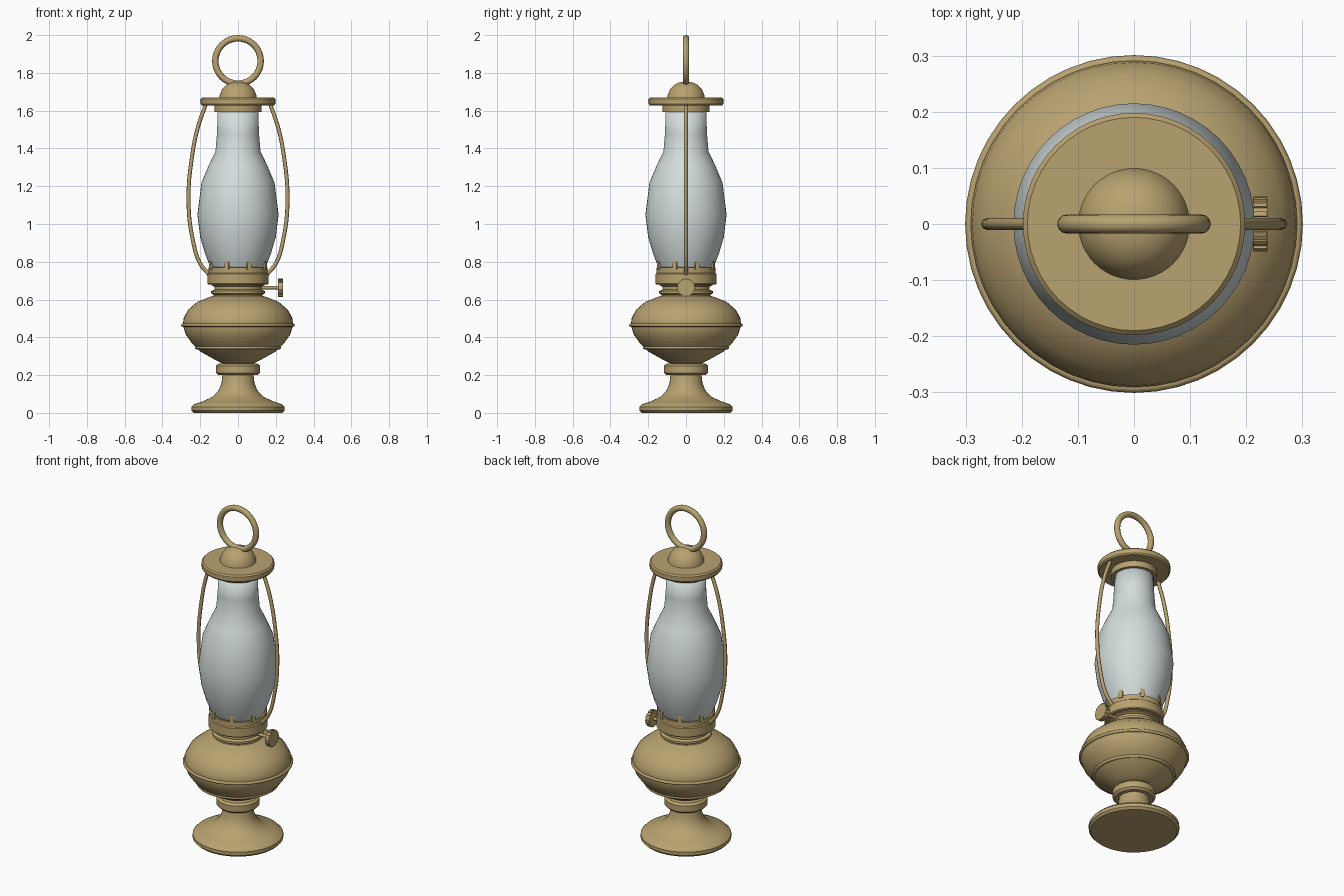
import bpy, bmesh, math
from mathutils import Matrix, Vector

if "Cube" in bpy.data.objects:
    bpy.data.objects.remove(bpy.data.objects["Cube"])


def material(name, rgb):
    m = bpy.data.materials.new(name)
    m.diffuse_color = (*rgb, 1)
    m.use_nodes = True
    m.node_tree.nodes["Principled BSDF"].inputs["Base Color"].default_value = m.diffuse_color
    return m


BRASS = material("brass", (0.48, 0.36, 0.16))
GLASS = material("frosted_glass", (0.66, 0.73, 0.72))


def finish(name, bm, mat, angle=35):
    bmesh.ops.recalc_face_normals(bm, faces=bm.faces)
    me = bpy.data.meshes.new(name)
    bm.to_mesh(me)
    bm.free()
    me.materials.append(mat)
    ob = bpy.data.objects.new(name, me)
    bpy.context.collection.objects.link(ob)
    bpy.ops.object.select_all(action='DESELECT')
    ob.select_set(True)
    bpy.context.view_layer.objects.active = ob
    bpy.ops.object.shade_smooth_by_angle(angle=math.radians(angle))
    return ob


def lathe(name, profile, mat=BRASS, segs=48, angle=35):
    """Spin a (radius, z) profile around the z axis."""
    bm = bmesh.new()
    vs = [bm.verts.new((r, 0, z)) for r, z in profile]
    es = [bm.edges.new(p) for p in zip(vs, vs[1:])]
    bmesh.ops.spin(bm, geom=vs + es, cent=(0, 0, 0), axis=(0, 0, 1),
                   angle=math.tau, steps=segs, use_duplicate=False)
    bmesh.ops.remove_doubles(bm, verts=bm.verts, dist=1e-5)
    return finish(name, bm, mat, angle)


def ring(name, major, minor, z, upright=False, sides=8):
    bpy.ops.mesh.primitive_torus_add(
        major_radius=major, minor_radius=minor, major_segments=48, minor_segments=sides,
        location=(0, 0, z), rotation=(math.pi / 2 if upright else 0, 0, 0))
    ob = bpy.context.object
    ob.name = name
    ob.data.materials.append(BRASS)
    bpy.ops.object.shade_smooth_by_angle(angle=math.radians(50))


# Foot and stem
lathe("foot", [(0, 0), (.235, 0), (.247, .012), (.247, .032), (.235, .045), (.19, .06),
               (.135, .085), (.102, .12), (.087, .16), (.082, .205), (0, .205)])
lathe("stem_collar", [(0, .2), (.105, .2), (.117, .212), (.117, .248), (.105, .26),
                      (.082, .262), (.082, .275), (0, .275)])

# Oil tank with its trim bands
lathe("oil_tank", [(0, .262), (.082, .262), (.125, .283), (.2, .325), (.245, .37), (.277, .415),
                   (.292, .465), (.288, .5), (.265, .545), (.215, .588), (.165, .608),
                   (.13, .62), (.122, .64), (0, .64)])
ring("tank_rim_band", .292, .009, .465)
ring("tank_lower_band", .219, .009, .345)

# Burner and gallery
lathe("burner", [(0, .625), (.13, .625), (.142, .633), (.142, .645), (.125, .652),
                 (.125, .668), (.14, .675), (.14, .69), (0, .69)])
lathe("gallery", [(0, .68), (.158, .68), (.162, .685), (.162, .735), (.156, .74),
                  (.156, .77), (.142, .77), (.142, .75), (0, .75)])

# Prongs holding the chimney
bm = bmesh.new()
for i in range(8):
    turn = Matrix.Rotation(math.tau * (i + .5) / 8, 4, 'Z')
    bmesh.ops.create_cube(bm, size=1, matrix=turn @ Matrix.Translation((.154, 0, .79))
                          @ Matrix.Diagonal((.012, .024, .065, 1)))
finish("chimney_prongs", bm, BRASS)

# Glass chimney
chimney = lathe("glass_chimney", [(.138, .755), (.15, .78), (.175, .845), (.2, .93), (.215, 1.05),
                                  (.193, 1.22), (.155, 1.31), (.119, 1.385), (.111, 1.48),
                                  (.107, 1.61)], GLASS, angle=60)
wall = chimney.modifiers.new("wall", 'SOLIDIFY')
wall.thickness = .006
wall.offset = -1

# Cap, dome and carrying ring
lathe("cap_plate", [(0, 1.592), (.125, 1.592), (.125, 1.628), (.192, 1.628), (.198, 1.636),
                    (.198, 1.662), (.19, 1.67), (0, 1.67)])
lathe("cap_dome", [(0, 1.665), (.1, 1.665), (.096, 1.687), (.083, 1.715), (.062, 1.737),
                   (.034, 1.75), (0, 1.754)])
ring("carrying_ring", .12, .017, 1.863, upright=True, sides=12)

# Side guard wires
for side, label in ((-1, "left"), (1, "right")):
    cu = bpy.data.curves.new(label + "_guard_wire", 'CURVE')
    cu.dimensions = '3D'
    cu.bevel_depth = .0105
    cu.bevel_resolution = 2
    cu.use_fill_caps = True
    cu.resolution_u = 6
    pts = [(.155, .735), (.2, .79), (.24, .92), (.262, 1.12), (.243, 1.36), (.21, 1.52), (.168, 1.64)]
    sp = cu.splines.new('BEZIER')
    sp.bezier_points.add(len(pts) - 1)
    for bp, (x, z) in zip(sp.bezier_points, pts):
        bp.co = (side * x, 0, z)
        bp.handle_left_type = bp.handle_right_type = 'AUTO'
    cu.materials.append(BRASS)
    bpy.context.collection.objects.link(bpy.data.objects.new(label + "_guard_wire", cu))

# Wick knob: stem and ridged wheel
to_x = Matrix.Rotation(math.pi / 2, 4, 'Y')
bm = bmesh.new()
bmesh.ops.create_cone(bm, cap_ends=True, segments=12, radius1=.009, radius2=.009, depth=.12,
                      matrix=Matrix.Translation((.165, 0, .663)) @ to_x)
finish("knob_stem", bm, BRASS)
bm = bmesh.new()
bmesh.ops.create_cone(bm, cap_ends=True, segments=24, radius1=.045, radius2=.045, depth=.025,
                      matrix=Matrix.Translation((.225, 0, .663)) @ to_x)
for i in range(16):
    turn = Matrix.Rotation(math.tau * i / 16, 4, 'X')
    bmesh.ops.create_cube(bm, size=1, matrix=Matrix.Translation((.225, 0, .663)) @ turn
                          @ Matrix.Translation((0, .045, 0)) @ Matrix.Diagonal((.024, .008, .009, 1)))
finish("wick_knob", bm, BRASS)
